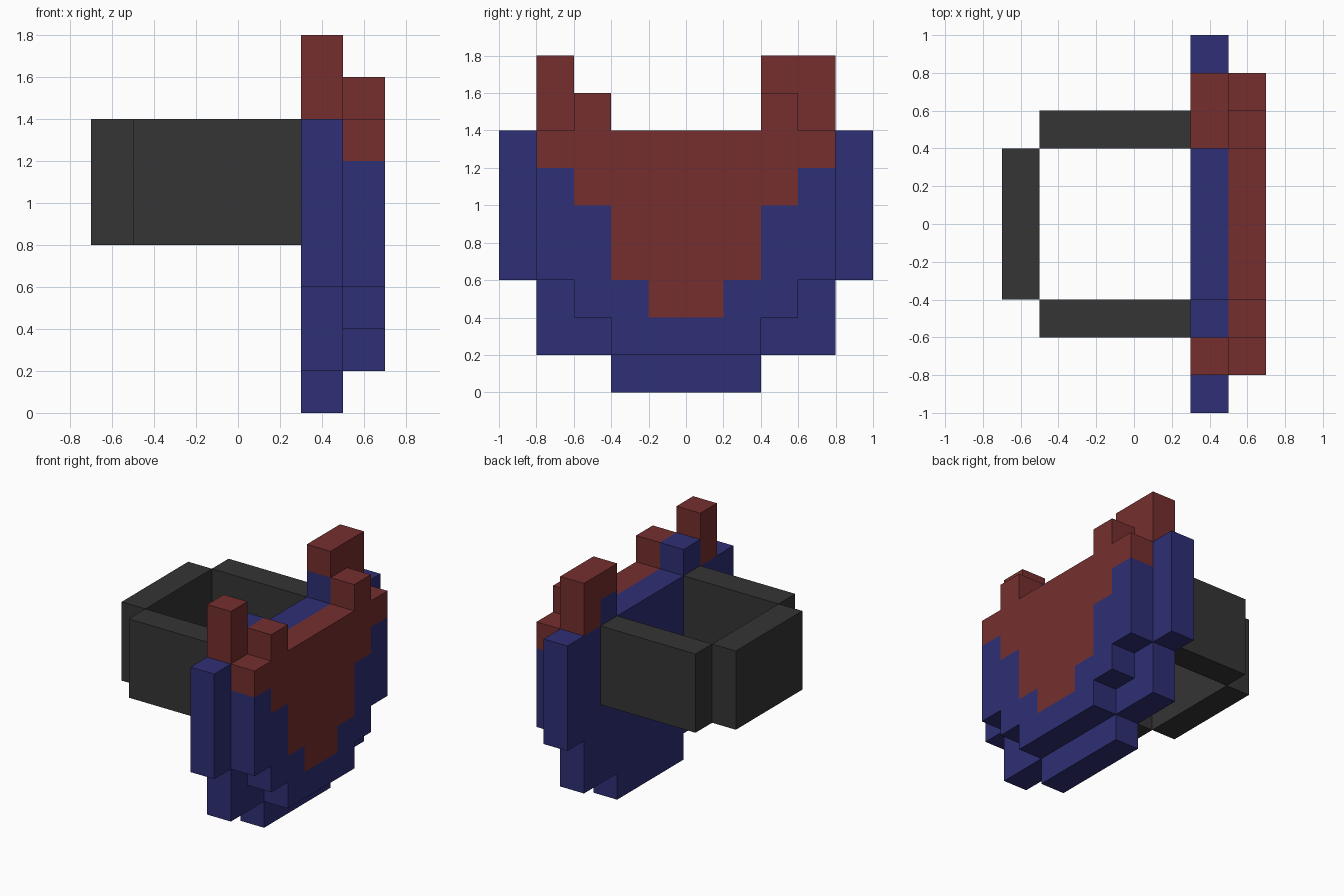
import bpy
import bmesh
import math

if "Cube" in bpy.data.objects:
    bpy.data.objects.remove(bpy.data.objects["Cube"])

S = 0.2  # block size


def material(name, color):
    m = bpy.data.materials.new(name)
    m.diffuse_color = (*color, 1.0)
    m.use_nodes = True
    m.node_tree.nodes["Principled BSDF"].inputs["Base Color"].default_value = m.diffuse_color
    return m


BLUE = material("navy blue", (0.028, 0.028, 0.18))
RED = material("brick red", (0.18, 0.028, 0.028))
GRAY = material("dark gray", (0.035, 0.035, 0.035))


def finish(bm, name, mats):
    me = bpy.data.meshes.new(name)
    bm.to_mesh(me)
    bm.free()
    for m in mats:
        me.materials.append(m)
    ob = bpy.data.objects.new(name, me)
    bpy.context.collection.objects.link(ob)
    return ob


def box(name, lo, hi, mat):
    bm = bmesh.new()
    bmesh.ops.create_cube(bm, size=1)
    for v in bm.verts:
        v.co = [(a + b) / 2 + c * (b - a) for a, b, c in zip(lo, hi, v.co)]
    return finish(bm, name, [mat])


# Shield layers: each column is (bottom, height where red starts, top) in blocks,
# running from the middle column outward
back_cols = [(0, 7, 7), (0, 7, 7), (1, 8, 8), (1, 7, 9), (3, 7, 7)]
front_cols = [(1, 2, 7), (1, 3, 7), (2, 5, 8), (3, 6, 7)]
extra_red = {(0, 2, 8)}  # the far horn is two columns wide

cells = {}
for layer, cols in enumerate((back_cols, front_cols)):
    for k, (lo, red, top) in enumerate(cols):
        for j in (k, -k - 1):
            for z in range(lo, top):
                cells[layer, j, z] = int(z >= red)
for c in extra_red:
    cells[c] = 1

# Shield shell: only the outer faces of the blocks
bm = bmesh.new()
for (i, j, k), mat in cells.items():
    for axis in range(3):
        for d in (0, 1):
            n = [i, j, k]
            n[axis] += 2 * d - 1
            if tuple(n) in cells:
                continue
            u, w = (axis + 1) % 3, (axis + 2) % 3
            ring = [(0, 0), (1, 0), (1, 1), (0, 1)]
            pts = []
            for a, b in (ring if d else ring[::-1]):
                p = [i, j, k]
                p[axis] += d
                p[u] += a
                p[w] += b
                pts.append(bm.verts.new((0.3 + p[0] * S, p[1] * S, p[2] * S)))
            bm.faces.new(pts).material_index = mat
bmesh.ops.remove_doubles(bm, verts=bm.verts[:], dist=0.001)
bmesh.ops.dissolve_limit(bm, angle_limit=math.radians(1), verts=bm.verts[:],
                         edges=bm.edges[:], delimit={'MATERIAL'})
finish(bm, "shield", [BLUE, RED])

# Arm strap: two side bands and an end band
for side, y in (("near", -0.6), ("far", 0.4)):
    box(f"strap_{side}_band", (-0.5, y, 0.8), (0.3, y + S, 1.4), GRAY)
box("strap_end_band", (-0.7, -0.4, 0.8), (-0.5, 0.4, 1.4), GRAY)
